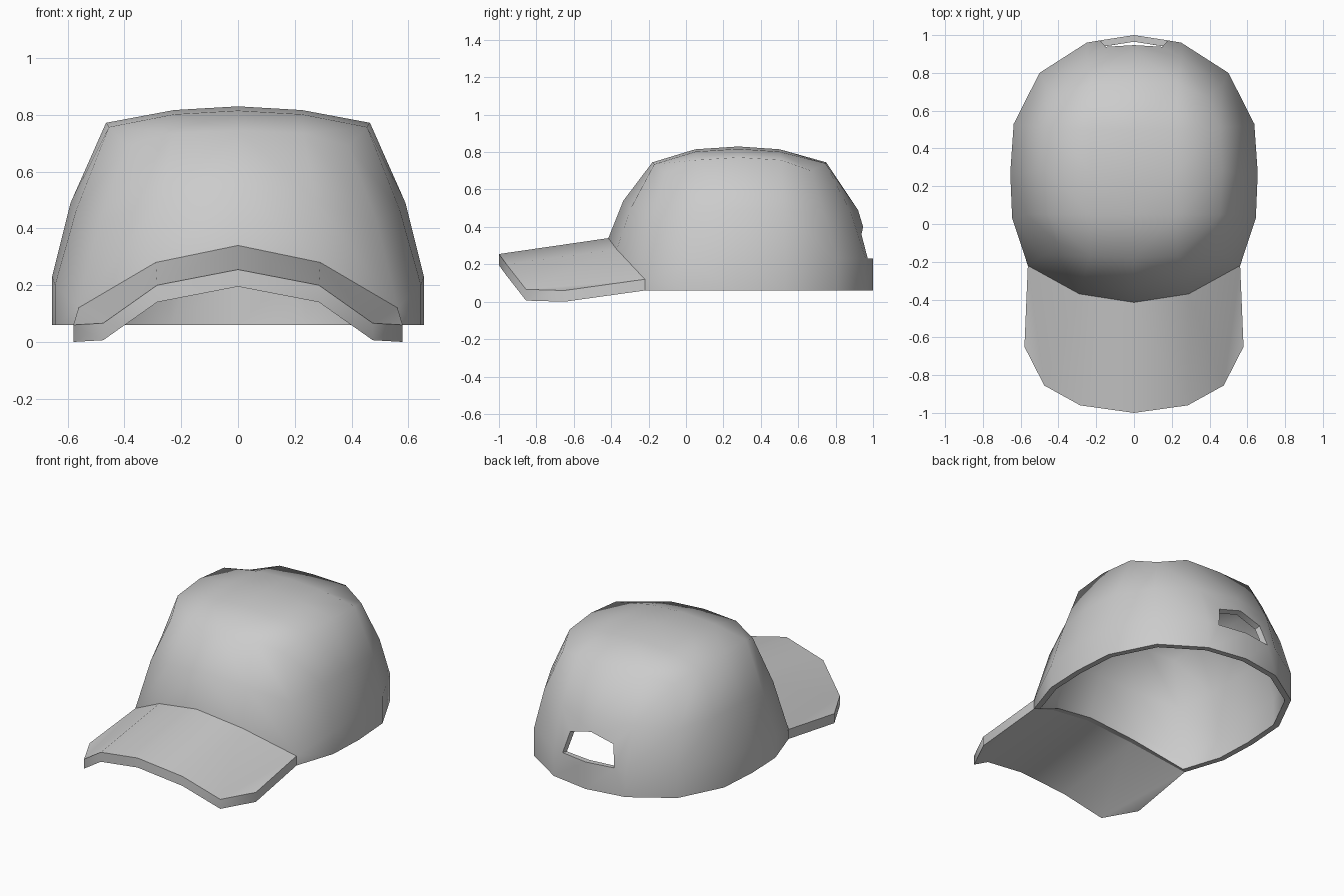
import bpy, bmesh
from math import radians

if "Cube" in bpy.data.objects:
    bpy.data.objects.remove(bpy.data.objects["Cube"])


def build_half(name, fill, wall=0.0):
    """Make the +x half with fill(bm), mirror it and optionally thicken it inward."""
    bm = bmesh.new()
    fill(bm)
    bmesh.ops.recalc_face_normals(bm, faces=bm.faces[:])
    mesh = bpy.data.meshes.new(name)
    bm.to_mesh(mesh)
    bm.free()
    ob = bpy.data.objects.new(name, mesh)
    bpy.context.collection.objects.link(ob)
    bpy.ops.object.select_all(action='DESELECT')
    ob.select_set(True)
    bpy.context.view_layer.objects.active = ob
    mods = [ob.modifiers.new("mirror", 'MIRROR')]
    if wall:
        sol = ob.modifiers.new("wall", 'SOLIDIFY')
        sol.thickness, sol.offset = wall, -1
        mods.append(sol)
    for m in mods:
        bpy.ops.object.modifier_apply(modifier=m.name)
    bpy.ops.object.shade_smooth_by_angle(angle=radians(60))
    return ob


def loop(bm, pts):
    return [bm.verts.new(p) for p in pts]


# Half loops of the crown, from front centre round the side to back centre
TOP = [(0, -.18, .745), (.23, -.17, .735), (.39, -.11, .69), (.455, .05, .757),
       (.465, .28, .772), (.455, .51, .757), (.39, .67, .70), (.23, .745, .74), (0, .75, .745)]
MID = [(0, -.335, .54), (.27, -.295, .50), (.49, -.17, .42), (.57, .05, .465),
       (.59, .27, .49), (.575, .52, .485), (.47, .74, .465), (.25, .88, .48), (0, .92, .49)]
LOW = [(0, -.415, .34), (.29, -.37, .28), (.562, -.22, .12), (.645, .03, .20),
       (.655, .27, .23), (.637, .53, .23), (.5, .8, .235), (.25, .96, .23), (0, 1, .23)]
DROP = .06
RIM = [(x, y, z - DROP if i < 3 else .06) for i, (x, y, z) in enumerate(LOW)]


def crown(bm):
    top, mid, low, rim = (loop(bm, r) for r in (TOP, MID, LOW, RIM))
    # top panel grid
    inner = [loop(bm, [(0, y, z), (.225, y, z - .013)])
             for y, z in ((.05, .815), (.28, .83), (.5, .815))]
    grid = [top[:3]] + [inner[i] + [top[3 + i]] for i in range(3)] + [top[:5:-1]]
    for a, b in zip(grid, grid[1:]):
        for i in range(2):
            bm.faces.new((a[i], a[i + 1], b[i + 1], b[i]))
    # side walls, leaving the back centre panel for the strap opening
    for i in range(8):
        bm.faces.new((top[i], top[i + 1], mid[i + 1], mid[i]))
        if i < 7:
            bm.faces.new((mid[i], mid[i + 1], low[i + 1], low[i]))
            bm.faces.new((low[i], low[i + 1], rim[i + 1], rim[i]))
    # strap opening
    t0, t1, b1 = loop(bm, [(0, .947, .40), (.15, .938, .36), (.18, .972, .23)])
    bm.faces.new((mid[7], mid[8], t0, t1))
    bm.faces.new((mid[7], t1, b1, low[7]))
    bm.faces.new((low[7], b1, low[8], rim[8], rim[7]))


def brim(bm):
    root = LOW[:3]
    edge = [(.58, -.65, .06), (.475, -.855, .066), (.285, -.96, .20), (0, -1, .255)]
    outline = root + edge
    up = loop(bm, outline)
    dn = loop(bm, [(x, y, z - DROP) for x, y, z in outline])
    for v in (up, dn):
        bm.faces.new((v[0], v[1], v[5], v[6]))
        bm.faces.new((v[1], v[2], v[4], v[5]))
        bm.faces.new((v[2], v[3], v[4]))
    for i in range(2, 6):
        bm.faces.new((up[i], up[i + 1], dn[i + 1], dn[i]))


build_half("cap_crown", crown, wall=.035)
build_half("cap_brim", brim)
